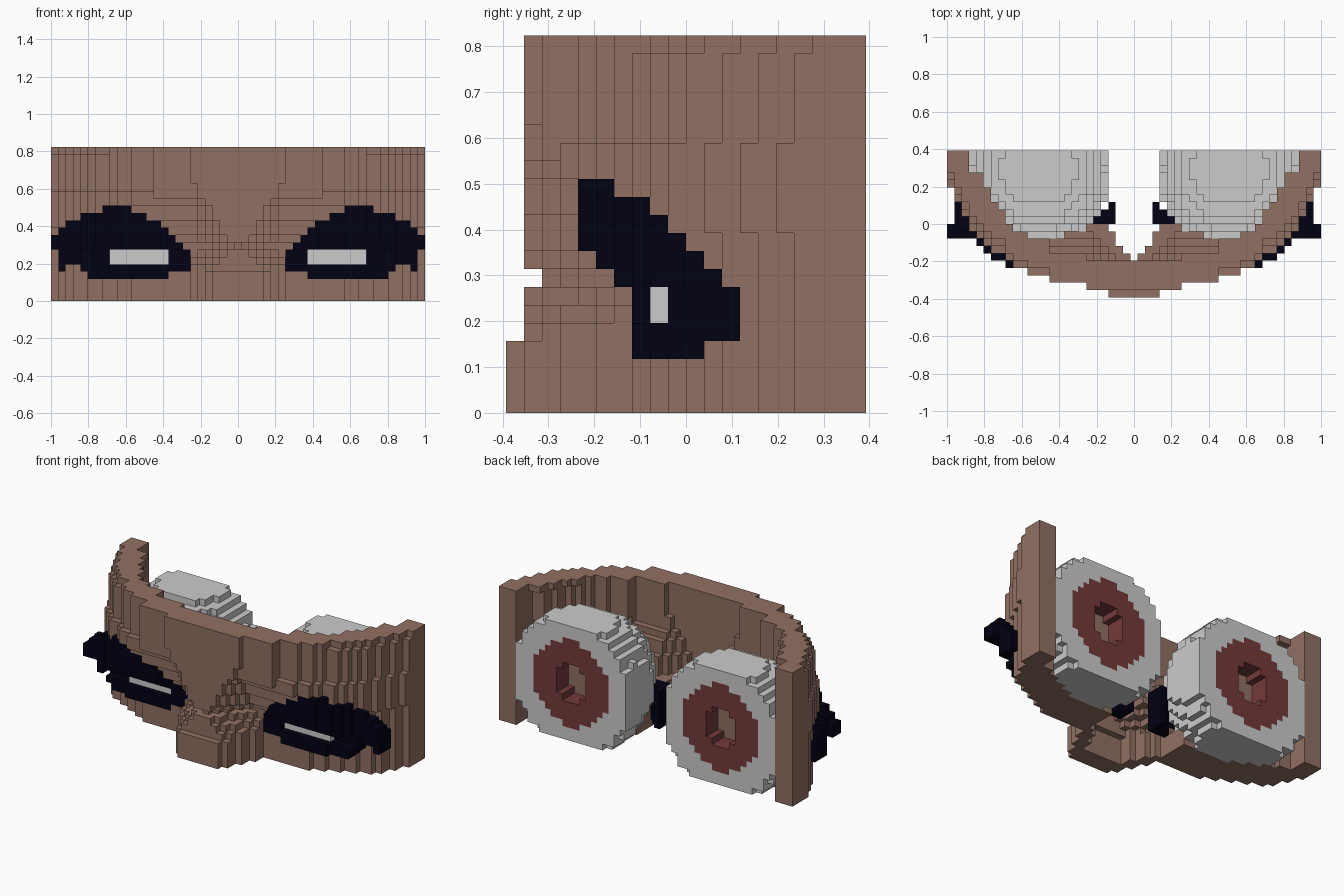
import bpy, bmesh, math

cube = bpy.data.objects.get("Cube")
if cube:
    bpy.data.objects.remove(cube)

V = 2 / 51                 # block size
NX, NY, NZ = 25, 20, 21    # half width, depth and height in blocks


def material(name, rgb):
    m = bpy.data.materials.new(name)
    m.use_nodes = True
    m.diffuse_color = (*rgb, 1)
    m.node_tree.nodes["Principled BSDF"].inputs["Base Color"].default_value = (*rgb, 1)
    return m


SKIN = material("brown skin", (0.285, 0.16, 0.122))
LID = material("navy lid", (0.0004, 0.0004, 0.007))
WHITE = material("eye grey", (0.6, 0.6, 0.6))
RED = material("dark red iris", (0.175, 0.042, 0.042))

# Widest outline of the curved band: (last column, first row in depth)
STEPS = [(3, 0), (6, 1), (11, 2), (14, 3), (16, 4), (17, 5), (19, 6), (20, 7),
         (21, 8), (22, 9), (23, 11), (24, 13), (25, 15)]


def outline(i):
    return next((row for last, row in STEPS if i <= last), 99)


def front_row(i, k):
    """First row of the face: nose wedge and flat cheeks below, brow above."""
    z = (k + 0.5) * V
    if z < 0.3:
        start = 0 if k < 4 else 1 if k < 7 else 2
        width = 3.5 * min(1, max(0, (0.28 - z) / 0.12))
        slope = 2.2 if k < 4 else 1.4
        limit = 7 + 0.45 * max(0, i - 12)
    else:
        start, slope = 1, 1
        width = 14 * (z - 0.28)
        limit = 7 - 15 * (z - 0.3)
    row = max(outline(i), start, min(limit, start + slope * max(0, i - width)))
    # sides lean back towards the top and the jaw
    lean = (z > 0.58 and i > 11) + (z > 0.77 and i > 17) + (z < 0.4 and i > 22)
    return int(row) + lean


def in_band(i, j, k):
    row = front_row(i, k)
    thick = 6 if k <= 2 and i > 6 else 3 if k <= 8 else 4
    # column that sets the inner side; the tips stay solid
    side = i + 2 if i < 6 else i + 3 if i > 22 else min(i + 4, 25)
    return j >= row and not (j >= row + thick and j >= front_row(side, k))


# Eyelid outline: lowest and highest block of each column
LID_SPAN = {7: (4, 6), 8: (4, 7), 9: (4, 8), 10: (3, 9), 11: (3, 10), 12: (3, 10),
            13: (3, 11), 14: (3, 11), 15: (3, 12), 16: (3, 12), 17: (3, 12),
            18: (3, 12), 19: (3, 11), 20: (3, 11), 21: (4, 11), 22: (5, 10),
            23: (5, 10), 24: (4, 9), 25: (7, 8)}


def lid_rows(i, k):
    """First and end row of the eyelid; the upper lid overhangs the lower."""
    if i >= 18 and k <= 6:
        front = 8 if k <= 4 and i < 22 else 9 if i < 22 else 10
    else:
        front = max(min(outline(i), 9) - 1, 4 if k >= 9 else min(7, 13 - k))
    thick = 2 if i == 25 else 3 if k >= 8 and i > 9 else 4
    back = 11 if k == 3 else min(13, 19 - k)
    return front, max(front + 1, min(front + thick, back))


def part_at(i, j, k):
    x, y, z = i * V, -0.392 + (j + 0.5) * V, (k + 0.5) * V
    # eyelid with its slit
    if i in LID_SPAN and LID_SPAN[i][0] <= k <= LID_SPAN[i][1]:
        front, back = lid_rows(i, k)
        if 10 <= i <= 17 and k in (5, 6) and j <= 12:
            return "eyeball" if j >= 8 else None
        if j < front:
            return None
        if j < back:
            return "eyelid"
    # inner corner of the lid
    if 3 <= i <= 5 and 10 <= j <= 12 and 2 <= k <= 7 and i - 3 <= 12 - j:
        return "eyelid"
    if in_band(i, j, k):
        return "face_band"
    # eyeball, flatter below, with iris and shallow pupil at the back
    dx, dy, dz = abs(x - 0.51), abs(y - 0.3), abs(z - 0.353)
    rz = 0.372 if z > 0.353 else 0.4
    if (dx / 0.385) ** 2.3 + (dy / 0.385) ** 2.3 + (dz / rz) ** 2.3 < 1 and i >= 4:
        r = math.hypot(dx, dz)
        if r < 0.11 and j >= 16:
            return "pupil" if j == 16 else None
        return "iris" if r < 0.262 and j >= 17 else "eyeball"
    return None


# Fill the block grid, mirrored about the middle
cells = {}
for i in range(NX + 1):
    for j in range(NY):
        for k in range(NZ):
            p = part_at(i, j, k)
            if p:
                for s in (1, -1):
                    side = "" if p == "face_band" else ("left_" if s > 0 else "right_")
                    cells[(s * i, j, k)] = side + p


def build(name, mat):
    """Mesh of the open block sides of one part."""
    bm = bmesh.new()
    verts = {}
    for cell, part in cells.items():
        if part != name:
            continue
        for a in range(3):
            for d in (0, 1):
                near = list(cell)
                near[a] += 1 if d else -1
                if tuple(near) in cells:
                    continue
                loop = []
                for u, w in ((0, 0), (1, 0), (1, 1), (0, 1)):
                    c = list(cell)
                    c[a] += d
                    c[(a + 1) % 3] += u
                    c[(a + 2) % 3] += w
                    c = tuple(c)
                    if c not in verts:
                        verts[c] = bm.verts.new(((c[0] - 0.5) * V, (c[1] - NY / 2) * V, c[2] * V))
                    loop.append(verts[c])
                bm.faces.new(loop if d else loop[::-1])
    mesh = bpy.data.meshes.new(name)
    bm.to_mesh(mesh)
    bm.free()
    mesh.materials.append(mat)
    bpy.context.collection.objects.link(bpy.data.objects.new(name, mesh))


build("face_band", SKIN)
for side in ("left_", "right_"):
    build(side + "eyelid", LID)
    build(side + "eyeball", WHITE)
    build(side + "iris", RED)
    build(side + "pupil", SKIN)
